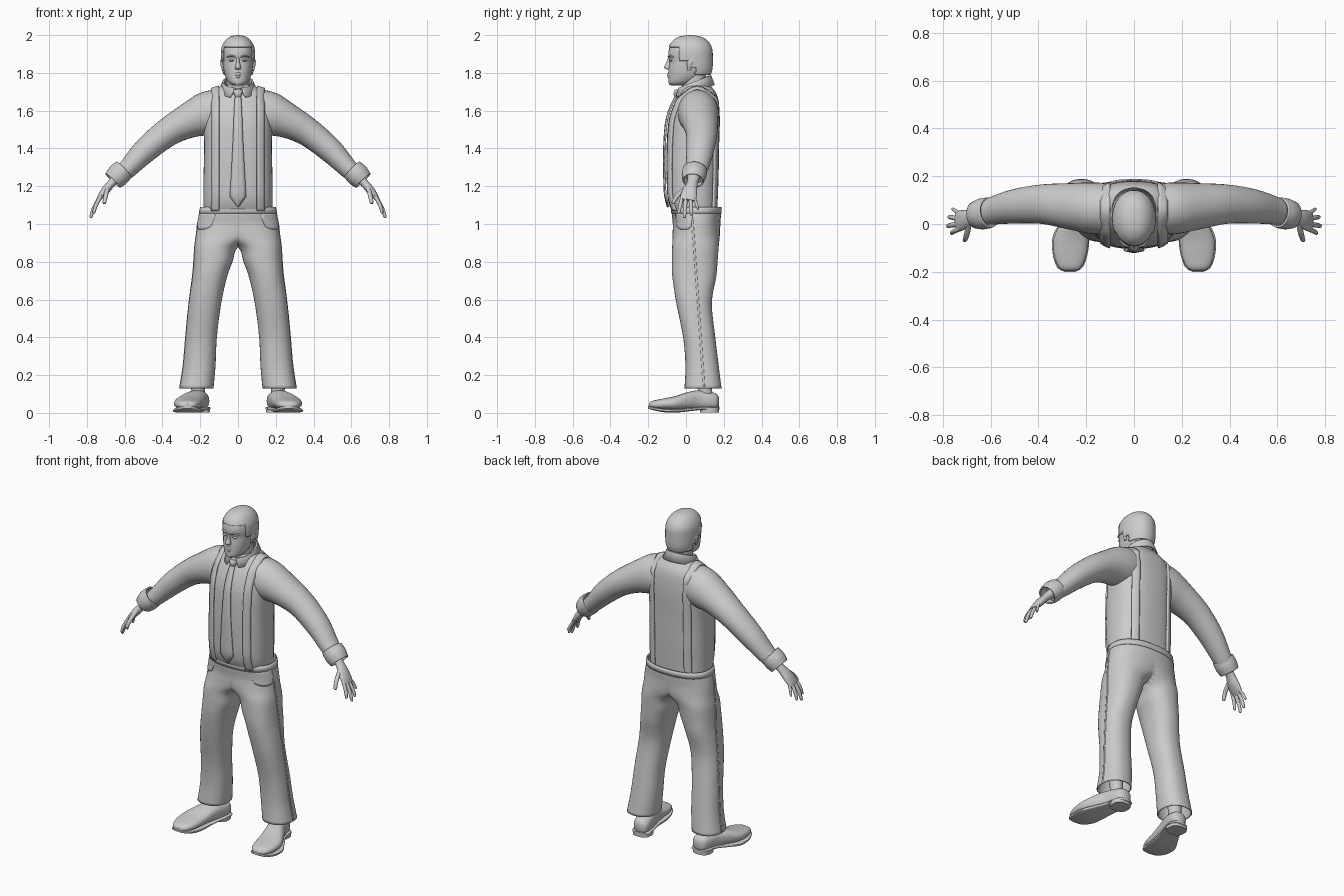
import bpy, bmesh
from math import sin, cos, pi, radians
from mathutils import Vector as V

def smooth(rows, sub=5):
    # Catmull-Rom interpolation of equal-length tuples
    out = []
    for i in range(len(rows) - 1):
        a, b, c, d = (rows[max(0, min(len(rows) - 1, i + k))] for k in (-1, 0, 1, 2))
        for s in range(sub):
            t = s / sub
            out.append(tuple(.5 * (2*q + (r-p)*t + (2*p-5*q+4*r-w)*t*t + (3*q-p-3*r+w)*t**3)
                             for p, q, r, w in zip(a, b, c, d)))
    return out + [tuple(rows[-1])]

def grid(name, rows, cyc=False, caps=False, solid=0, mirror=False, keep=None):
    # skin a list of point rows
    bm = bmesh.new()
    vs = [[bm.verts.new(p) for p in r] for r in rows]
    n = len(rows[0])
    for r, s in zip(vs, vs[1:]):
        for j in range(n if cyc else n - 1):
            k = (j + 1) % n
            bm.faces.new((r[j], r[k], s[k], s[j]))
    if caps:
        bm.faces.new(vs[0][::-1])
        bm.faces.new(vs[-1])
    if keep:
        bad = [f for f in bm.faces if not keep(f)]
        bmesh.ops.delete(bm, geom=bad, context='FACES')
    bmesh.ops.recalc_face_normals(bm, faces=bm.faces)
    me = bpy.data.meshes.new(name)
    bm.to_mesh(me)
    bm.free()
    ob = bpy.data.objects.new(name, me)
    bpy.context.collection.objects.link(ob)
    if mirror:
        ob.modifiers.new("mirror", 'MIRROR')
    if solid:
        m = ob.modifiers.new("thickness", 'SOLIDIFY')
        m.thickness, m.offset = solid, 0
    bpy.ops.object.select_all(action='DESELECT')
    ob.select_set(True)
    bpy.context.view_layer.objects.active = ob
    bpy.ops.object.shade_smooth_by_angle(angle=radians(40))
    return ob

def spow(c, e):
    return abs(c) ** e * (1 if c >= 0 else -1)

def loft(name, rows, mode='flat', n=32, p=2.0, sub=5, caps=True, clamp=False, **kw):
    # rows: x, y, z, half width, half depth; rings lie flat, upright (XZ) or across the path
    rs = smooth(rows, sub)
    out = []
    for i, r in enumerate(rs):
        c, u, v = V(r[:3]), V((1, 0, 0)), V((0, 1, 0))
        if mode == 'upright':
            v = V((0, 0, 1))
        elif mode == 'path':
            t = V(rs[min(i + 1, len(rs) - 1)][:3]) - V(rs[max(i - 1, 0)][:3])
            u = v.cross(t).normalized()
            v = t.cross(u).normalized()
        ring = [c + u * r[3] * spow(cos(2*pi*j/n), 2/p) + v * r[4] * spow(sin(2*pi*j/n), 2/p)
                for j in range(n)]
        if clamp:
            for q in ring:
                q.x = max(0, q.x)
        out.append(ring)
    return grid(name, out, cyc=True, caps=caps, **kw)

def section(rows, z):
    # interpolated x, y, z, a, b at a height
    rs = sorted(smooth(rows), key=lambda r: r[2])
    for r, s in zip(rs, rs[1:]):
        if r[2] <= z <= s[2]:
            t = (z - r[2]) / (s[2] - r[2] + 1e-9)
            return [g + (h - g) * t for g, h in zip(r, s)]
    return rs[0] if z < rs[0][2] else rs[-1]

def bulge(d, p):
    return max(0, 1 - abs(d) ** p) ** (1 / p)

# Shirt body
torso = [(0, .05, 1.05, .18, .115), (0, .036, 1.13, .183, .132), (0, .035, 1.27, .182, .138),
         (0, .036, 1.4, .179, .139), (0, .043, 1.54, .18, .136), (0, .055, 1.63, .17, .12),
         (0, .064, 1.69, .138, .097), (0, .06, 1.735, .085, .068)]
loft("shirt_body", torso, p=2.6, n=48)

def torso_y(x, z, side):
    _, y, _, a, b = section(torso, z)
    return y + side * (b * bulge(x / a, 2.6) + .006)

# Sleeves and cuffs
loft("sleeve", [(.09, .062, 1.6, .115, .105), (.17, .066, 1.582, .115, .108), (.275, .075, 1.54, .09, .096),
                (.38, .083, 1.48, .075, .083), (.49, .075, 1.39, .066, .073),
                (.58, .058, 1.297, .052, .06), (.63, .045, 1.25, .045, .05)], mode='path', mirror=True)
loft("cuff", [(.605, .048, 1.287, .055, .06), (.635, .042, 1.258, .058, .061), (.662, .038, 1.23, .05, .053)],
     mode='path', caps=False, solid=.008, mirror=True)

# Hands
loft("palm", [(.63, .042, 1.255, .028, .034), (.668, .034, 1.217, .022, .028), (.7, .022, 1.18, .022, .038),
              (.725, .014, 1.148, .017, .043), (.742, .01, 1.125, .01, .038)], mode='path', n=20, mirror=True)
for name, base, mid, tip, r in (
        ("index_finger", (.728, -.02, 1.143), (.752, -.03, 1.1), (.763, -.038, 1.06), .01),
        ("middle_finger", (.733, 0, 1.137), (.763, -.005, 1.085), (.779, -.008, 1.037), .0105),
        ("ring_finger", (.733, .022, 1.137), (.76, .027, 1.09), (.774, .029, 1.05), .01),
        ("little_finger", (.728, .042, 1.143), (.746, .054, 1.11), (.758, .063, 1.08), .008),
        ("thumb", (.69, .0, 1.19), (.7, -.045, 1.15), (.708, -.068, 1.112), .012)):
    end = V(tip) + (V(tip) - V(mid)) * .08
    loft(name, [(*base, r, r), (*mid, r, r), (*tip, r * .75, r * .75), (*end, r * .2, r * .2)],
         mode='path', n=10, sub=3, mirror=True)

# Trousers: one leg and half the hips, mirrored
leg = [(.22, .09, .13, .087, .095), (.205, .085, .25, .083, .085), (.195, .07, .4, .08, .082),
       (.175, .043, .58, .083, .091), (.15, .044, .72, .089, .113), (.132, .046, .8, .1, .118),
       (.114, .05, .88, .113, .12), (.05, .054, .94, .169, .122), (0, .056, 1.0, .213, .123),
       (0, .055, 1.05, .203, .127), (0, .055, 1.085, .195, .128)]
loft("trousers", leg, p=2.3, n=48, caps=False, clamp=True, solid=.006, mirror=True,
     keep=lambda f: any(v.co.x > 1e-5 for v in f.verts))
loft("waistband", [(0, .055, 1.055, .205, .131), (0, .055, 1.09, .198, .131)], p=2.3, n=48,
     sub=2, caps=False, solid=.006)

def leg_side(y, z, off):
    x, c, _, a, b = section(leg, z)
    return V((x + a * bulge((y - c) / b, 2.3) + off, y, z))

# Side seams and curved front pockets
zs = [.135 + .9 * i / 40 for i in range(41)]
grid("side_seam", [[leg_side(.105 - .07 * z + d, z, .002) for d in (-.005, .005)] for z in zs],
     solid=.006, mirror=True)
pocket = []
for i in range(11):
    t = i / 10
    low = 1.045 - .075 * bulge(2 * t - 1, 3)
    pocket.append([leg_side(-.055 + .09 * t, 1.06 + (low - 1.06) * k / 6, .003) for k in range(7)])
grid("pocket", pocket, solid=.006, mirror=True)

# Braces running up the front, over the shoulder and down the back
zs = [1.07, 1.15, 1.25, 1.35, 1.45, 1.55, 1.62, 1.67]
columns = []
for x in (.1, .113, .127, .14):
    pts = [(x, torso_y(x, z, -1), z) for z in zs] + [(x, .06, 1.728 - (x - .1) * .3)]
    pts += [(x, torso_y(x, z, 1), z) for z in zs[::-1]]
    columns.append(smooth(pts, 4))
grid("brace_strap", columns, solid=.01, mirror=True)

# Tie with knot
tie = []
for z, w in smooth([(1.69, .014), (1.6, .02), (1.45, .026), (1.3, .034), (1.145, .043)], 4) + [(1.09, .001)]:
    y = torso_y(0, z, -1) - .008
    tie.append([(w * k, y + .006 * abs(k), z) for k in (-1, -.5, 0, .5, 1)])
grid("tie", tie, solid=.008)
loft("tie_knot", [(0, -.045, 1.665, .012, .014), (0, -.046, 1.69, .022, .02), (0, -.04, 1.712, .024, .018)], n=16)

# Folded collar, open at the throat
def collar_ring(rx, ry, front, back, gap):
    out = []
    for i in range(41):
        t = gap + (2 * pi - 2 * gap) * i / 40
        k = (1 - cos(t)) / 2
        out.append((rx * sin(t), .045 - ry * cos(t), front + (back - front) * k))
    return out
grid("collar", [collar_ring(.07, .078, 1.68, 1.72, .12), collar_ring(.074, .08, 1.715, 1.785, .15),
                collar_ring(.08, .087, 1.717, 1.785, .17), collar_ring(.1, .105, 1.668, 1.735, .4)], solid=.006)

# Neck, head and hair
loft("neck", [(0, .055, 1.66, .062, .065), (0, .045, 1.74, .06, .066), (0, .04, 1.82, .06, .06)])
loft("head", [(0, -.045, 1.733, .022, .032), (0, -.026, 1.747, .048, .066), (0, -.003, 1.78, .067, .09),
              (0, .014, 1.82, .077, .106), (0, .02, 1.86, .081, .108), (0, .02, 1.9, .083, .114),
              (0, .02, 1.94, .078, .105), (0, .022, 1.97, .06, .08), (0, .022, 1.985, .03, .04)], p=2.2)

def hairline(f):
    c = f.calc_center_median()
    return c.z > (1.935 if c.y < -.035 else 1.865 if c.y < .02 else 1.79 if c.y > .05 else 1.83)
loft("hair", [(0, .042, 1.775, .068, .08), (0, .03, 1.82, .083, .107), (0, .022, 1.88, .088, .117),
              (0, .022, 1.93, .085, .113), (0, .022, 1.968, .066, .09), (0, .022, 1.99, .038, .053),
              (0, .022, 1.997, .003, .004)], n=64, sub=7, p=2.1, solid=.006, keep=hairline)

# Face details
loft("nose", [(0, -.085, 1.882, .007, .01), (0, -.09, 1.855, .009, .014), (0, -.094, 1.83, .016, .022),
              (0, -.088, 1.818, .014, .014)], n=16)
for name, z, w in (("upper_lip", 1.793, .024), ("lower_lip", 1.782, .02)):
    loft(name, [(-w, -.081, z - .002, .003, .002), (0, -.094, z, .009, .005), (w, -.081, z - .002, .003, .002)],
         mode='path', n=10)
loft("chin", [(0, -.075, 1.736, .014, .012), (0, -.078, 1.75, .022, .016), (0, -.078, 1.766, .014, .01)], n=16)
loft("eyebrow", [(.014, -.09, 1.884, .004, .007), (.035, -.086, 1.89, .005, .008), (.058, -.066, 1.884, .003, .006)],
     mode='path', n=10, mirror=True)
loft("eye", [(.034, -.079, 1.859, .006, .004), (.034, -.08, 1.866, .014, .011), (.034, -.079, 1.873, .006, .004)],
     n=12, mirror=True)
loft("ear", [(.078, .016, 1.81, .005, .006), (.082, .02, 1.835, .009, .014), (.084, .024, 1.86, .01, .019),
             (.084, .024, 1.878, .004, .01)], n=14, mirror=True)

# Ankles, shoes, soles and heels
loft("sock", [(.208, .105, .07, .038, .042), (.212, .1, .13, .036, .038), (.214, .095, .24, .045, .05)],
     n=20, mirror=True)
loft("shoe", [(.268, -.197, .04, .02, .008), (.268, -.18, .043, .048, .02), (.267, -.13, .046, .068, .028),
              (.262, -.06, .052, .074, .036), (.24, .01, .063, .065, .047), (.217, .07, .067, .055, .053),
              (.204, .125, .064, .052, .048), (.2, .16, .06, .042, .042), (.2, .174, .058, .02, .025)],
     mode='upright', p=2.4, mirror=True)
loft("sole", [(.268, -.2, .03, .022, .006), (.268, -.18, .024, .054, .008), (.267, -.12, .014, .074, .01),
              (.262, -.05, .012, .077, .01), (.238, .02, .018, .064, .009), (.212, .08, .024, .056, .008),
              (.202, .13, .025, .057, .008), (.2, .165, .025, .046, .008), (.2, .178, .025, .02, .007)],
     mode='upright', p=4, mirror=True)
loft("heel", [(.204, .125, .002, .054, .05), (.204, .125, .028, .056, .051)], p=2.6, sub=1, mirror=True)
